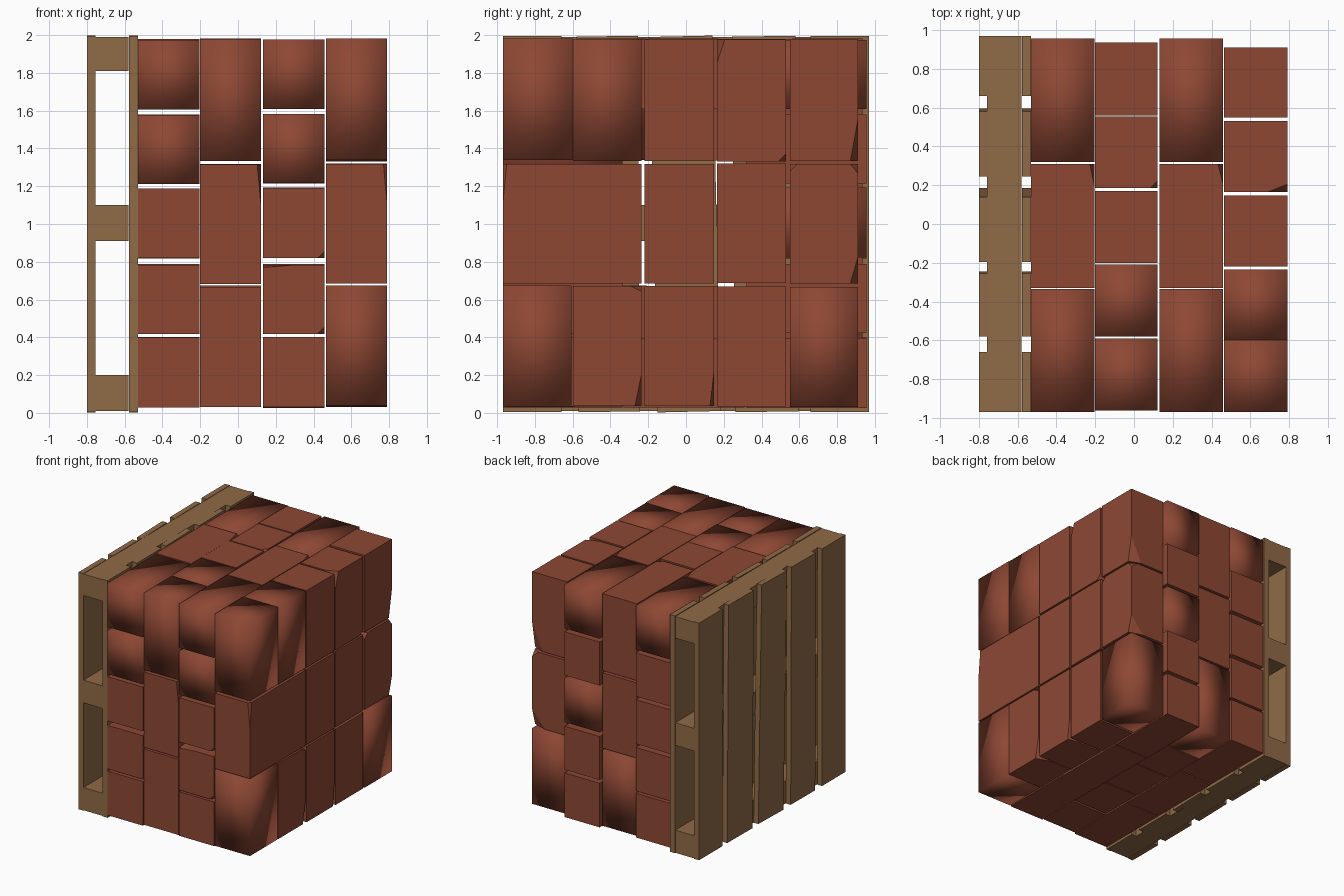
import bpy, bmesh, math, random
from mathutils import Vector, Matrix

if "Cube" in bpy.data.objects:
    bpy.data.objects.remove(bpy.data.objects["Cube"])

random.seed(4)

def material(name, col):
    m = bpy.data.materials.new(name)
    m.diffuse_color = (*col, 1)
    m.use_nodes = True
    m.node_tree.nodes["Principled BSDF"].inputs["Base Color"].default_value = m.diffuse_color
    return m

BRICK = material("brick red", (0.27, 0.064, 0.034))
WOOD = material("pallet wood", (0.28, 0.145, 0.063))

def box(name, lo, hi, mat, smooth=False, chips=(), tilt=0.0):
    """Box from lo to hi, optionally with corners chipped off and a tilt about x."""
    lo, hi = Vector(lo), Vector(hi)
    mid, half = (lo + hi) / 2, (hi - lo) / 2
    bm = bmesh.new()
    bmesh.ops.create_cube(bm, size=2)
    bmesh.ops.scale(bm, vec=half, verts=bm.verts)
    for sign, cut in chips:
        # plane through three points at distance cut from the corner
        corner = Vector([s * h for s, h in zip(sign, half)])
        normal = Vector([s / c for s, c in zip(sign, cut)])
        point = corner - Vector((sign[0] * cut[0], 0, 0))
        bmesh.ops.bisect_plane(bm, geom=bm.verts[:] + bm.edges[:] + bm.faces[:],
                               plane_co=point, plane_no=normal, clear_outer=True)
        bmesh.ops.holes_fill(bm, edges=[e for e in bm.edges if e.is_boundary])
    bmesh.ops.recalc_face_normals(bm, faces=bm.faces)
    for f in bm.faces:
        f.smooth = smooth
    me = bpy.data.meshes.new(name)
    bm.to_mesh(me)
    bm.free()
    me.materials.append(mat)
    ob = bpy.data.objects.new(name, me)
    ob.matrix_world = Matrix.Translation(mid) @ Matrix.Rotation(math.radians(tilt), 4, 'X')
    bpy.context.collection.objects.link(ob)

# Pallet standing on its side: three stringers and two layers of slats
for z0, z1 in ((0.01, 0.2), (0.91, 1.10), (1.81, 1.99)):
    box("stringer", (-0.757, -0.97, z0), (-0.58, 0.97, z1), WOOD)
slats = ((-0.815, 0.31, 0), (-0.412, 0.325, 0.3), (-0.005, 0.335, 1.3),
         (0.42, 0.335, 0.5), (0.815, 0.31, 0))
for x0, x1, name in ((-0.80, -0.755, "outer_slat"), (-0.577, -0.53, "deck_slat")):
    for y, w, tilt in slats:
        box(name, (x0, y - w / 2, 0.006), (x1, y + w / 2, 1.994), WOOD, tilt=tilt)

# Brick rows: three long or five short, alternating by layer
LONG_Y = ((-0.97, -0.335), (-0.33, 0.31), (0.32, 0.955))
SHORT_Z = ((0.03, 0.40), (0.42, 0.785), (0.82, 1.19), (1.215, 1.58), (1.61, 1.977))
LONG_Z = ((0.035, 0.67), (0.685, 1.317), (1.335, 1.98))
SHORT_Y2 = ((-0.96, -0.59), (-0.58, -0.21), (-0.20, 0.17), (0.185, 0.555), (0.56, 0.935))
SHORT_Y4 = ((-0.97, -0.605), (-0.597, -0.235), (-0.22, 0.147), (0.165, 0.53), (0.55, 0.91))
LAYERS = (((-0.53, -0.203), LONG_Y, SHORT_Z), ((-0.20, 0.122), SHORT_Y2, LONG_Z),
          ((0.132, 0.458), LONG_Y, SHORT_Z), ((0.465, 0.79), SHORT_Y4, LONG_Z))

# Worn bricks (layer, y, z) with soft shading
SOFT = {(0, 0, 3), (0, 0, 4), (0, 2, 4), (1, 0, 2), (1, 1, 2), (1, 4, 0),
        (2, 0, 3), (2, 0, 4), (2, 2, 4), (2, 2, 2), (3, 0, 2), (3, 1, 2),
        (3, 0, 0), (3, 4, 0)}
# Chipped corners: sign of corner and size of the cut
CHIPS = {
    (3, 4, 2): [((1, 1, -1), (0.10, 0.04, 0.22))],
    (3, 3, 2): [((1, 1, -1), (0.06, 0.04, 0.04)), ((1, -1, 1), (0.1, 0.04, 0.12))],
    (3, 4, 1): [((1, 1, 1), (0.06, 0.04, 0.05)), ((1, 1, -1), (0.12, 0.04, 0.14)),
                ((1, -1, 1), (0.08, 0.04, 0.04))],
    (3, 0, 1): [((1, -1, 1), (0.02, 0.02, 0.22))],
    (3, 1, 0): [((1, 1, -1), (0.10, 0.035, 0.17)), ((1, 1, 1), (0.06, 0.06, 0.03))],
    (3, 2, 0): [((1, 1, -1), (0.08, 0.02, 0.17))],
    (1, 0, 1): [((1, -1, 1), (0.02, 0.08, 0.22))],
    (2, 0, 2): [((1, -1, -1), (0.035, 0.05, 0.035))],
    (2, 0, 1): [((1, -1, -1), (0.04, 0.05, 0.04)), ((-1, -1, 1), (0.15, 0.08, 0.012))],
    (1, 3, 2): [((1, -1, 1), (0.04, 0.04, 0.04))],
    (0, 1, 4): [((1, 1, 1), (0.025, 0.12, 0.06))],
    (2, 1, 4): [((1, 1, 1), (0.025, 0.1, 0.06))],
}
for li, (xs, ys, zs) in enumerate(LAYERS):
    for yi, (y0, y1) in enumerate(ys):
        for zi, (z0, z1) in enumerate(zs):
            # the middle of the inner layers is hollow
            if li < 3 and 0 < yi < len(ys) - 1 and 0 < zi < len(zs) - 1:
                continue
            key = (li, yi, zi)
            if key == (3, 0, 1):      # two middle bricks butt together without a gap
                y1 = SHORT_Y4[1][0]
            j = random.uniform(-0.004, 0.004)
            box("brick", (xs[0], y0, z0 + j), (xs[1], y1, z1 + j), BRICK,
                key in SOFT, CHIPS.get(key, ()))
